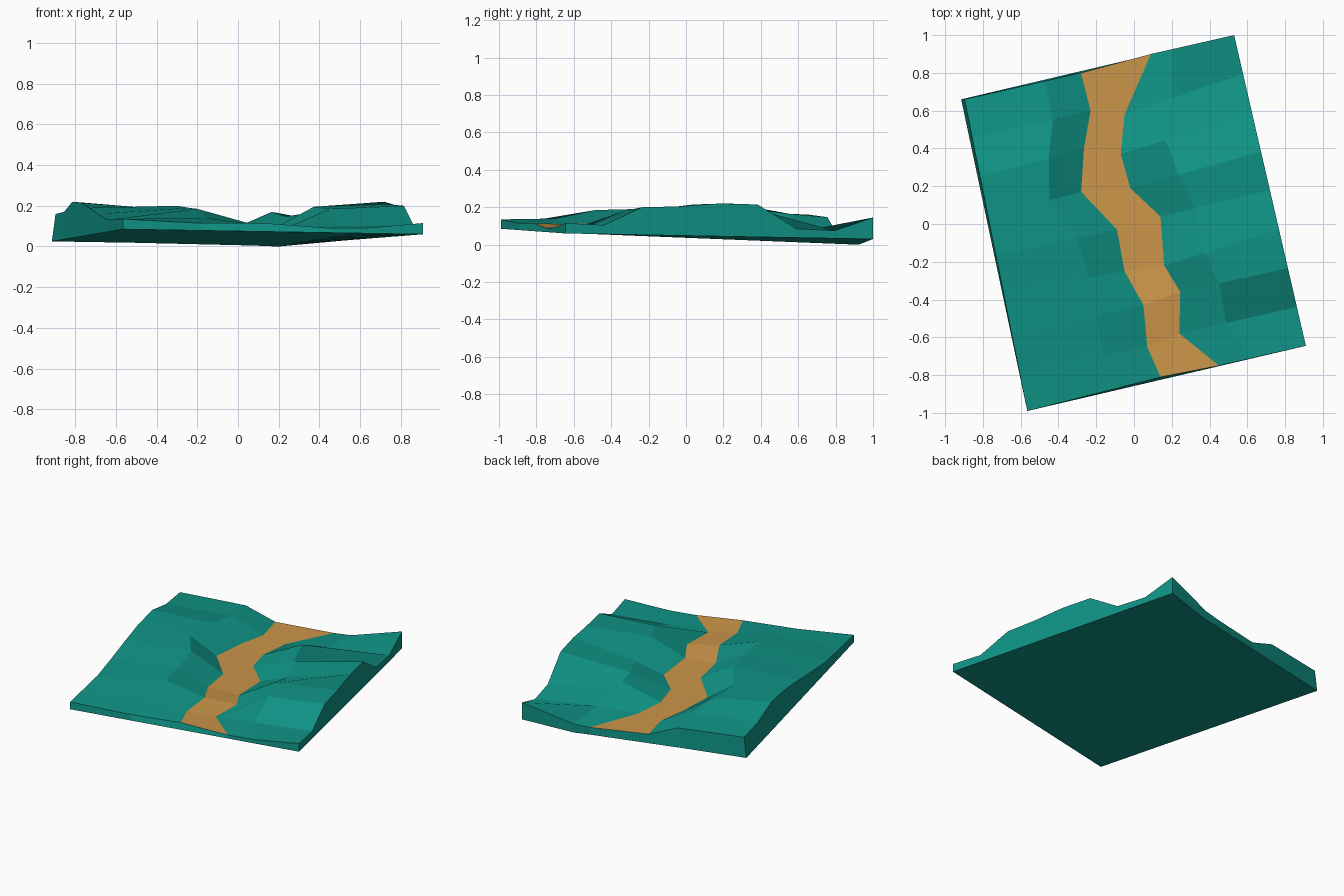
import bpy
import bmesh
from mathutils import Vector

default_cube = bpy.data.objects.get("Cube")
if default_cube:
    bpy.data.objects.remove(default_cube, do_unlink=True)


def make_material(name, colour):
    material = bpy.data.materials.new(name)
    material.use_nodes = True
    material.diffuse_color = colour
    shader = material.node_tree.nodes["Principled BSDF"]
    shader.inputs["Base Color"].default_value = colour
    shader.inputs["Roughness"].default_value = 0.8
    return material


# Corners of the tilted slab underside
front_left = Vector((-0.565, -0.99, 0.085))
front_right = Vector((0.91, -0.645, 0.06))
back_left = Vector((-0.915, 0.66, 0.025))
back_right = Vector((0.53, 1.0, 0.03))

# Winding path: its two banks in plan, from front to back
path_left = [(0.14, -0.81), (0.07, -0.65), (0.05, -0.43), (-0.05, -0.25), (-0.09, -0.03),
             (-0.28, 0.17), (-0.265, 0.4), (-0.23, 0.6), (-0.28, 0.8)]
path_right = [(0.45, -0.75), (0.24, -0.58), (0.245, -0.36), (0.16, -0.22), (0.14, 0.04),
              (-0.02, 0.19), (-0.07, 0.37), (-0.05, 0.58), (0.09, 0.9)]

# Where the hill line falls between each bank and the outer edge
hill_left = [0.48, 0.34, 0.36, 0.3, 0.33, 0.34, 0.34, 0.32, 0.31]
hill_right = [0.37, 0.4, 0.36, 0.35, 0.31, 0.37, 0.34, 0.4, 0.25]

# Heights of each lengthwise line, from front to back
heights = [
    [0.135, 0.135, 0.135, 0.16, 0.19, 0.215, 0.22, 0.17, 0.16],   # left edge
    [0.115, 0.14, 0.185, 0.19, 0.2, 0.19, 0.19, 0.165, 0.147],    # left hills
    [0.114, 0.11, 0.115, 0.09, 0.085, 0.08, 0.075, 0.07, 0.07],   # left bank
    [0.09, 0.093, 0.095, 0.08, 0.07, 0.072, 0.067, 0.065, 0.055],  # right bank
    [0.09, 0.1, 0.185, 0.195, 0.13, 0.148, 0.17, 0.08, 0.06],     # right hills
    [0.115, 0.105, 0.2, 0.205, 0.22, 0.215, 0.085, 0.075, 0.145],  # right edge
]
rows = len(path_left)
columns = len(heights)
fractions = [0, 0.28, 0.46, 0.69, 0.77, 1]      # spacing across the underside
sag = [0, 0.008, 0.015, 0.024, 0.029, 0]        # dip at the back of the underside

bm = bmesh.new()
top, bottom = [], []
for row in range(rows):
    along = row / (rows - 1)
    edge_left = front_left.lerp(back_left, along)
    edge_right = front_right.lerp(back_right, along)
    # Underside points
    lower = []
    for fraction, dip in zip(fractions, sag):
        point = edge_left.lerp(edge_right, fraction)
        point.z -= dip * along
        lower.append(bm.verts.new(point))
    bottom.append(lower)
    # Ground points: edge, hills, path banks, hills, edge
    bank_left = Vector((*path_left[row], 0))
    bank_right = Vector((*path_right[row], 0))
    rim = edge_left + Vector((0.018 * along, 0, 0))
    plan = [rim, bank_left.lerp(rim, hill_left[row]), bank_left,
            bank_right, bank_right.lerp(edge_right, hill_right[row]), edge_right]
    top.append([bm.verts.new((p.x, p.y, line[row])) for p, line in zip(plan, heights)])

# Ground and underside; the middle strip of the ground is the path
for row in range(rows - 1):
    for column in range(columns - 1):
        for grid in (top, bottom):
            face = bm.faces.new((grid[row][column], grid[row][column + 1],
                                 grid[row + 1][column + 1], grid[row + 1][column]))
            face.material_index = int(grid is top and column == 2)


# Walls joining ground and underside
def add_wall(upper, lower):
    for i in range(len(upper) - 1):
        bm.faces.new((upper[i], upper[i + 1], lower[i + 1], lower[i]))


for end in (0, -1):
    add_wall(top[end], bottom[end])
    add_wall([line[end] for line in top], [line[end] for line in bottom])

bmesh.ops.recalc_face_normals(bm, faces=bm.faces)
mesh = bpy.data.meshes.new("terrain_with_path")
bm.to_mesh(mesh)
bm.free()
mesh.materials.append(make_material("teal_ground", (0.005, 0.296, 0.238, 1)))
mesh.materials.append(make_material("sandy_path", (0.6, 0.3, 0.067, 1)))
terrain = bpy.data.objects.new("terrain_with_path", mesh)
bpy.context.collection.objects.link(terrain)
